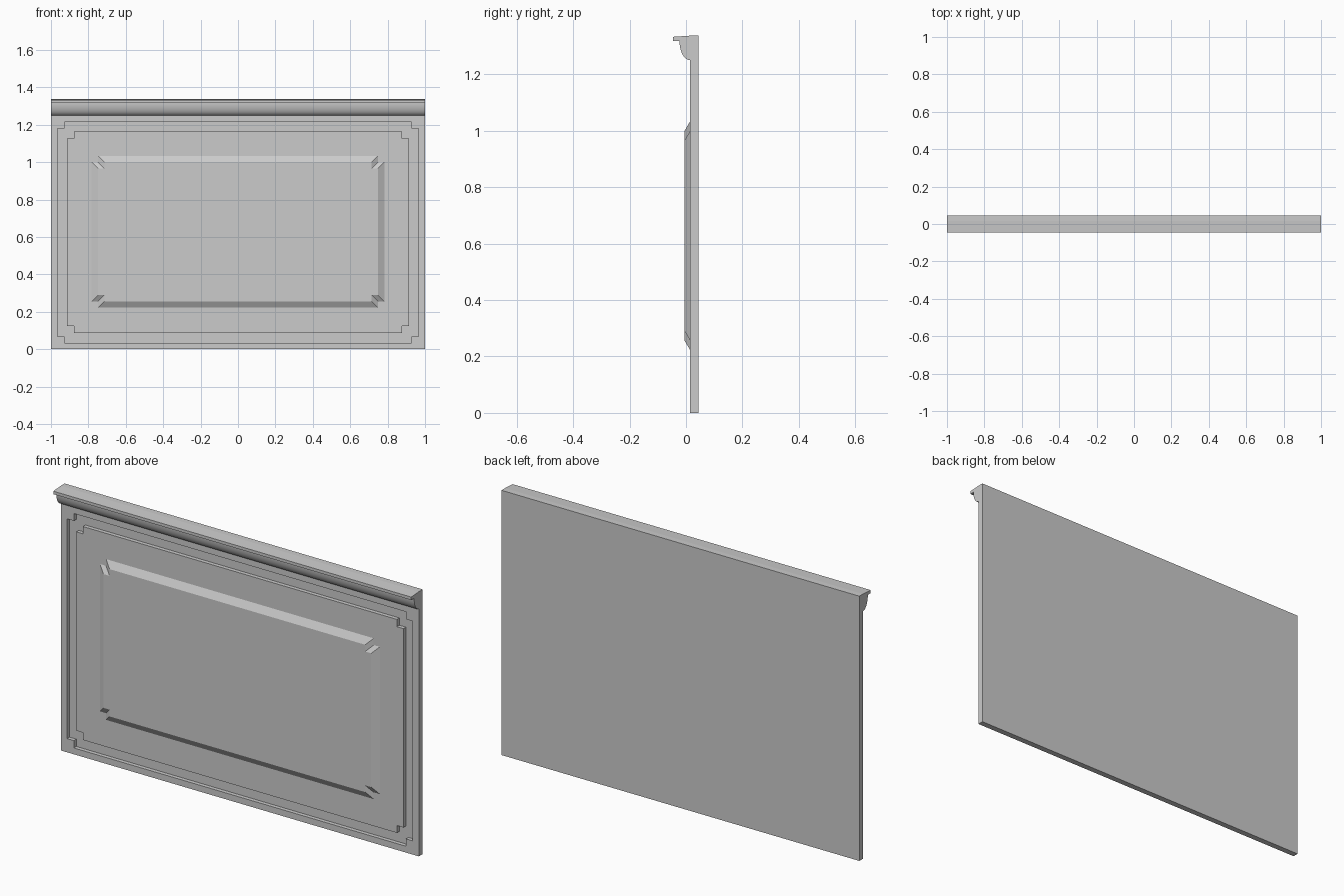
import bpy, bmesh, math

cube = bpy.data.objects.get("Cube")
if cube:
    bpy.data.objects.remove(cube, do_unlink=True)

grey = bpy.data.materials.new("plain grey")
grey.use_nodes = True
grey.diffuse_color = (0.6, 0.6, 0.6, 1)
grey.node_tree.nodes["Principled BSDF"].inputs["Base Color"].default_value = (0.6, 0.6, 0.6, 1)

BACK, FRONT, RECESS, RAISED = 0.045, 0.015, 0.035, -0.005
TOP, NOTCH = 1.337, 0.037


def notched(x, z0, z1, n):
    """Rectangle with a square step cut into each corner."""
    pts = []
    for sx, sz in ((1, 1), (-1, 1), (-1, -1), (1, -1)):
        z = z1 if sz > 0 else z0
        corner = [(sx * x, z - sz * n), (sx * (x - n), z - sz * n), (sx * (x - n), z)]
        pts += corner if sx * sz > 0 else corner[::-1]
    return pts


def square_around(loop):
    """Outer edge of the slab, with points level with those of a notched loop."""
    pts = []
    for i, (x, z) in enumerate(loop):
        sx, sz = math.copysign(1, x), (TOP if z > TOP / 2 else 0)
        side = max(abs(p[0]) for p in loop) - abs(x) < 0.001
        pts.append((sx, sz) if i % 3 == 1 else (sx, z) if side else (x, sz))
    return pts


def loft(name, loops):
    """Skin a list of matching 3D loops and cap both ends."""
    bm = bmesh.new()
    rings = [[bm.verts.new(p) for p in loop] for loop in loops]
    for a, b in zip(rings, rings[1:]):
        for i in range(len(a)):
            j = (i + 1) % len(a)
            bm.faces.new((a[i], a[j], b[j], b[i]))
    bm.faces.new(rings[0])
    bm.faces.new(rings[-1])
    bmesh.ops.recalc_face_normals(bm, faces=bm.faces)
    mesh = bpy.data.meshes.new(name)
    bm.to_mesh(mesh)
    bm.free()
    mesh.materials.append(grey)
    obj = bpy.data.objects.new(name, mesh)
    bpy.context.collection.objects.link(obj)
    return obj


# Slab with a sunken border channel and a bevelled raised field
outer = notched(0.965, 0.032, 1.216, NOTCH)
inner = notched(0.914, 0.086, 1.164, NOTCH)
field_base = notched(0.782, 0.222, 1.034, 0.034)
field_top = notched(0.748, 0.256, 1.0, 0.034)
edge = square_around(outer)
steps = [(edge, BACK), (edge, FRONT), (outer, FRONT), (outer, RECESS), (inner, RECESS),
         (inner, FRONT), (field_base, FRONT), (field_top, RAISED)]
loft("panel", [[(x, y, z) for x, z in loop] for loop, y in steps])

# Cornice: thin shelf over a rounded moulding
profile = [(FRONT, TOP), (-0.046, 1.333), (-0.046, 1.318)]
for i in range(13):
    t = math.pi / 2 * i / 12
    profile.append((FRONT - 0.038 * math.cos(t), 1.318 - 0.068 * math.sin(t)))
cornice = loft("cornice", [[(x, y, z) for y, z in profile] for x in (-1, 1)])
bpy.ops.object.select_all(action="DESELECT")
cornice.select_set(True)
bpy.context.view_layer.objects.active = cornice
bpy.ops.object.shade_smooth_by_angle(angle=math.radians(30))
